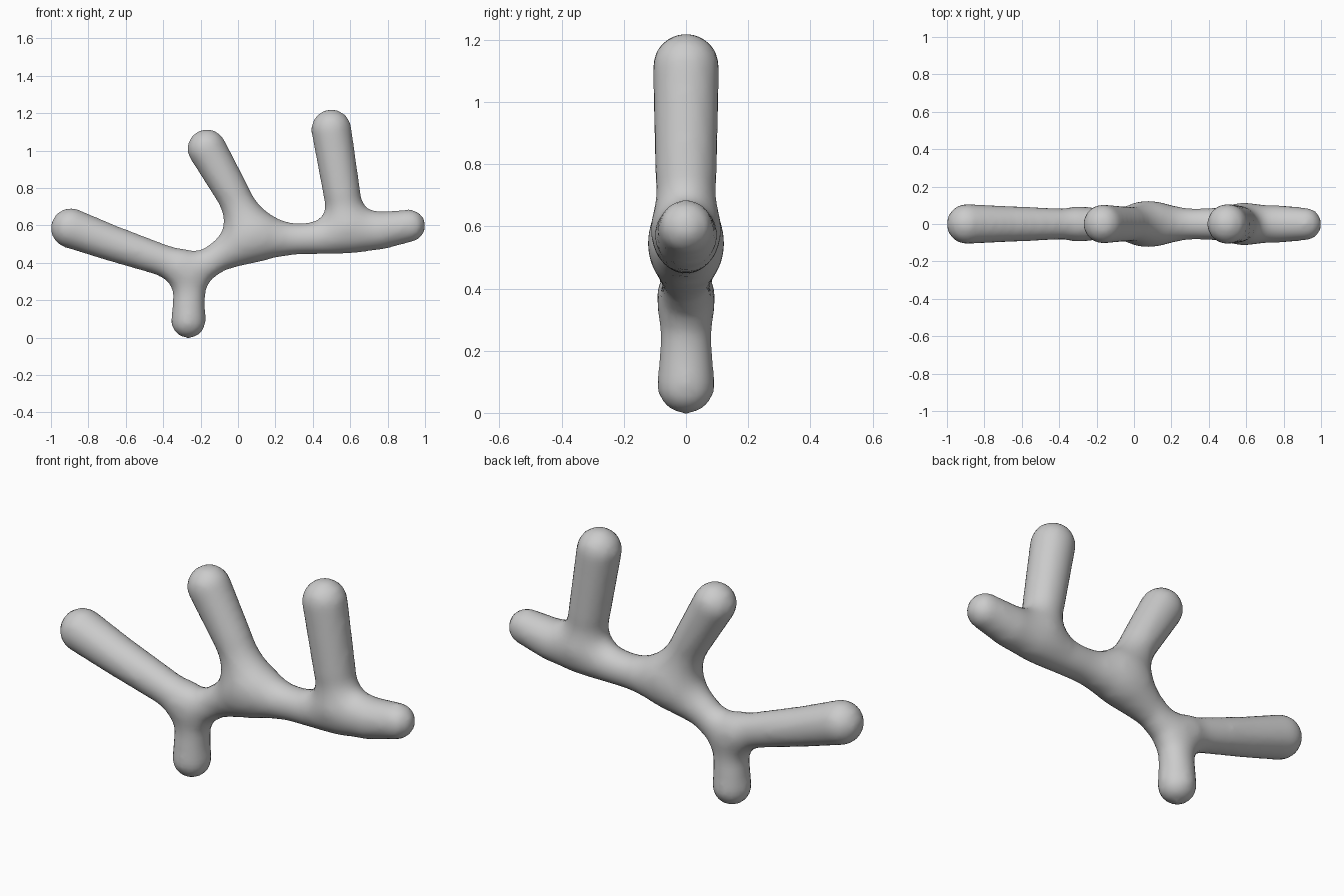
import bpy, bmesh
from mathutils import Vector, Matrix

if "Cube" in bpy.data.objects:
    bpy.data.objects.remove(bpy.data.objects["Cube"])

# Each limb is a path of (x, z, radius); the first one is the stem bending into the beam
BEAM = [(-.265, .089, .092), (-.263, .18, .086), (-.245, .28, .074), (-.20, .36, .074),
        (-.11, .428, .078), (.02, .482, .084), (.17, .515, .082), (.33, .528, .083),
        (.5, .535, .088), (.62, .547, .093), (.76, .572, .101), (.915, .598, .087)]
LEFT_TINE = [(-.894, .585, .107), (-.684, .508, .096), (-.34, .393, .081)]
MIDDLE_TINE = [(-.166, 1.01, .104), (-.034, .78, .092), (.065, .60, .080)]
RIGHT_TINE = [(.499, 1.113, .107), (.556, .767, .099), (.577, .64, .088)]
LIMBS = [(BEAM, 0), (LEFT_TINE, .15), (MIDDLE_TINE, .21), (RIGHT_TINE, .13)]  # path, blend width


def limb_distance(p, path):
    best = 9.0
    for (x0, z0, r0), (x1, z1, r1) in zip(path, path[1:]):
        dx, dz = x1 - x0, z1 - z0
        t = ((p[0] - x0) * dx + (p[2] - z0) * dz) / (dx * dx + dz * dz)
        t = min(1.0, max(0.0, t))
        ex, ez = p[0] - x0 - t * dx, p[2] - z0 - t * dz
        best = min(best, (ex * ex + p[1] * p[1] + ez * ez) ** .5 - r0 - t * (r1 - r0))
    return best


def distance(p):
    """Distance to all limbs, softly blended where they meet."""
    d = limb_distance(p, LIMBS[0][0])
    for path, k in LIMBS[1:]:
        e = limb_distance(p, path)
        h = max(k - abs(d - e), 0) / k
        d = min(d, e) - h * h * k / 4
    return d


def settle(mesh, rounds):
    """Pull every vertex onto the blended surface."""
    eps = .001
    for v in mesh.vertices:
        p = v.co.copy()
        for _ in range(rounds):
            d = distance(p)
            if abs(d) < .0003:
                break
            g = Vector([distance(p + a) - d for a in
                        (Vector((eps, 0, 0)), Vector((0, eps, 0)), Vector((0, 0, eps)))]) / eps
            p -= g * (d / max(g.length_squared, .3))
        v.co = p


def remesh(obj, size):
    """Bake a voxel remesh plus light smoothing into the mesh."""
    m = obj.modifiers.new("Remesh", 'REMESH')
    m.mode, m.voxel_size = 'VOXEL', size
    s = obj.modifiers.new("Smooth", 'SMOOTH')
    s.factor, s.iterations = .5, 4
    bpy.context.view_layer.update()
    dg = bpy.context.evaluated_depsgraph_get()
    mesh = bpy.data.meshes.new_from_object(obj.evaluated_get(dg))
    obj.modifiers.clear()
    obj.data = mesh


# Rough limbs from overlapping balls
bm = bmesh.new()
for path, _ in LIMBS:
    for a, b in zip(path, path[1:]):
        a, b = Vector(a), Vector(b)
        n = max(2, int((b - a).length / .03))
        for i in range(n + 1):
            c = a.lerp(b, i / n)
            bmesh.ops.create_icosphere(bm, subdivisions=2, radius=c[2],
                                       matrix=Matrix.Translation((c[0], 0, c[1])))
mesh = bpy.data.meshes.new("antler_branch")
bm.to_mesh(mesh)
bm.free()
branch = bpy.data.objects.new("antler_branch", mesh)
bpy.context.collection.objects.link(branch)

# Fuse, settle on the blended surface, even out the mesh and settle again
remesh(branch, .025)
settle(branch.data, 5)
remesh(branch, .022)
settle(branch.data, 4)

# Soften the bends and shade smooth
soft = branch.modifiers.new("Soften", 'SMOOTH')
soft.factor, soft.iterations = .5, 5
for f in branch.data.polygons:
    f.use_smooth = True
